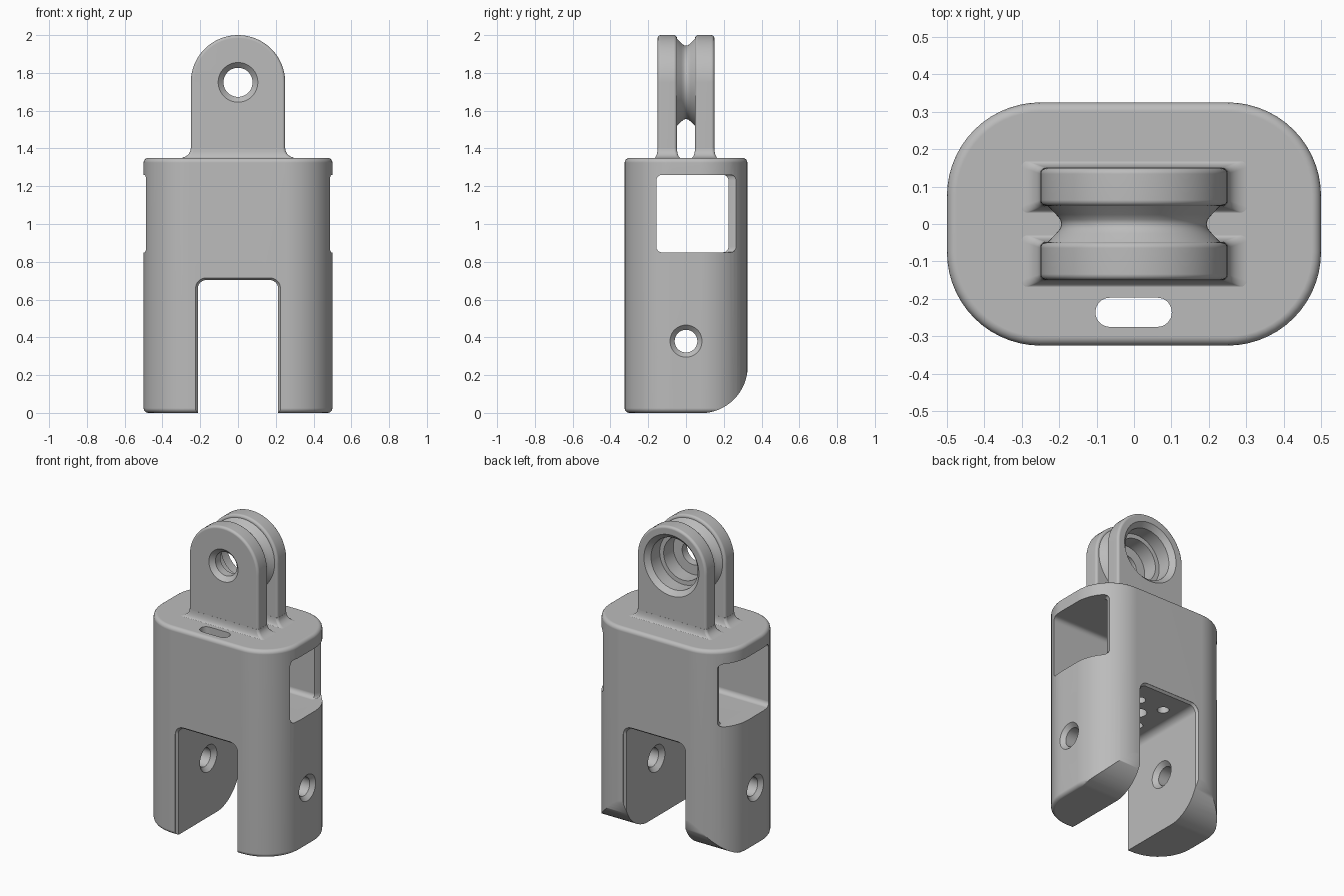
import bpy, bmesh
from math import sin, cos, pi, radians

cube = bpy.data.objects.get("Cube")
if cube:
    bpy.data.objects.remove(cube, do_unlink=True)

grey = bpy.data.materials.new("plain_grey")
grey.use_nodes = True
GREY = (0.5, 0.5, 0.5, 1)
grey.diffuse_color = GREY
grey.node_tree.nodes["Principled BSDF"].inputs["Base Color"].default_value = GREY


def rounded(u0, u1, v0, v1, r, n=8):
    """Rounded rectangle outline."""
    pts = []
    corners = [(u1 - r, v1 - r), (u0 + r, v1 - r), (u0 + r, v0 + r), (u1 - r, v0 + r)]
    for q, (cu, cv) in enumerate(corners):
        for i in range(n + 1):
            a = (q + i / n) * pi / 2
            pts.append((cu + r * cos(a), cv + r * sin(a)))
    return pts


def circle(r, cu=0, cv=0, n=64):
    return [(cu + r * cos(2 * pi * i / n), cv + r * sin(2 * pi * i / n)) for i in range(n)]


def arch(off, n=32):
    """Round-topped plate outline, shrunk by off."""
    r = 0.25 - off
    arc = [(r * cos(pi * i / n), 1.75 + r * sin(pi * i / n)) for i in range(n + 1)]
    return arc + [(-r, 1.3), (r, 1.3)]


PLACE = {
    "x": lambda u, v, w: (w, u, v),
    "y": lambda u, v, w: (u, w, v),
    "z": lambda u, v, w: (u, v, w),
}


def loft(name, axis, sections):
    """Closed solid through (position, outline) sections along an axis."""
    bm = bmesh.new()
    rings = [[bm.verts.new(PLACE[axis](u, v, w)) for u, v in pts] for w, pts in sections]
    n = len(rings[0])
    for a, b in zip(rings, rings[1:]):
        for i in range(n):
            j = (i + 1) % n
            bm.faces.new((a[i], a[j], b[j], b[i]))
    bm.faces.new(rings[0])
    bm.faces.new(rings[-1])
    bmesh.ops.recalc_face_normals(bm, faces=bm.faces)
    mesh = bpy.data.meshes.new(name)
    bm.to_mesh(mesh)
    bm.free()
    ob = bpy.data.objects.new(name, mesh)
    bpy.context.collection.objects.link(ob)
    return ob


def activate(ob):
    bpy.ops.object.select_all(action="DESELECT")
    ob.select_set(True)
    bpy.context.view_layer.objects.active = ob


def combine(ob, other, operation="DIFFERENCE"):
    activate(ob)
    mod = ob.modifiers.new("combine", "BOOLEAN")
    mod.operation = operation
    mod.solver = "EXACT"
    mod.object = other
    bpy.ops.object.modifier_apply(modifier=mod.name)
    bpy.data.objects.remove(other, do_unlink=True)


def finish(ob):
    ob.data.materials.clear()
    ob.data.materials.append(grey)
    activate(ob)
    bpy.ops.object.shade_smooth_by_angle(angle=radians(35))
    mod = ob.modifiers.new("even_shading", "WEIGHTED_NORMAL")
    mod.keep_sharp = True


# Main body with softened rims
def body_outline(off):
    return rounded(-0.5 + off, 0.5 - off, -0.325 + off, 0.325 - off, 0.25 - off, 14)


RIM = 0.025
steps = [i / 4 * pi / 2 for i in range(5)]
sections = [(RIM * (1 - sin(a)), body_outline(RIM * (1 - cos(a)))) for a in reversed(steps)]
sections += [(1.35 - z, outline) for z, outline in reversed(sections)]
body = loft("body", "z", sections)

# Rounded lower back edge
arc = [(0.077 + 0.25 * cos(a), 0.248 - 0.25 * sin(a)) for a in [i / 16 * pi / 2 for i in range(17)]]
corner = [(0.5, 0.248)] + arc + [(0.077, -0.1), (0.5, -0.1)]
combine(body, loft("corner_cutter", "x", [(-0.7, corner), (0.7, corner)]))


# Slot between the legs, eased at front and back
def slot_outline(off):
    return rounded(-0.213 - off, 0.213 + off, -0.2, 0.703 + off, 0.045 + off)


sections = [(y, slot_outline(off)) for y, off in
            [(-0.5, 0.012), (-0.324, 0.012), (-0.31, 0), (0.31, 0), (0.324, 0.012), (0.5, 0.012)]]
combine(body, loft("slot_cutter", "y", sections))

# Window through both sides, eased at its back edge
flare = [(0.395, 0.225), (0.403, 0.24), (0.412, 0.265), (0.7, 0.265)]
flare = [(-x, y) for x, y in reversed(flare)] + flare
combine(body, loft("window_cutter", "x", [(x, rounded(-0.157, y, 0.85, 1.26, 0.03)) for x, y in flare]))

# Countersunk cross hole through both legs
half = [(0.2, 0.1), (0.24, 0.06), (0.475, 0.06), (0.53, 0.115)]
full = [(-x, r) for x, r in reversed(half)] + half
combine(body, loft("leg_hole_cutter", "x", [(x, circle(r, 0, 0.38)) for x, r in full]))

# Strap slot down the front wall
strap = rounded(-0.103, 0.101, -0.275, -0.197, 0.0385)
combine(body, loft("strap_cutter", "z", [(0.6, strap), (1.5, strap)]))

# Screw holes in the window floor
holes = [(0, 0.04, 0.05)] + [(sx * 0.09, 0.04 + sy * 0.12, 0.035) for sx in (-1, 1) for sy in (-1, 1)]
for x, y, r in holes:
    ring = circle(r, x, y, 32)
    combine(body, loft("screw_cutter", "z", [(0.6, ring), (1.0, ring)]))
finish(body)

# Two round-topped lugs joined by a grooved hub
EASE = 0.016


def lug(name, y0, y1):
    ease = [(EASE * (1 - sin(a)), EASE * (1 - cos(a))) for a in reversed(steps)]
    near = [(y0 + d, arch(off)) for d, off in ease]
    far = [(y1 - d, arch(off)) for d, off in reversed(ease)]
    return loft(name, "y", near + far)


lugs = lug("lugs", -0.15, -0.048)
combine(lugs, lug("back_lug", 0.048, 0.15), "UNION")
half = [(0.012, 0.197), (0.025, 0.208), (0.056, 0.238), (0.09, 0.238)]
full = [(-y, r) for y, r in reversed(half)] + [(0, 0.194)] + half
combine(lugs, loft("hub", "y", [(y, circle(r, 0, 1.75)) for y, r in full]), "UNION")

# Stepped bore, wide at the back and narrow at the front
bore = [(-0.2, 0.155), (-0.122, 0.077), (-0.07, 0.077), (-0.069, 0.14), (0.03, 0.14),
        (0.031, 0.168), (0.12, 0.168), (0.2, 0.248)]
combine(lugs, loft("bore_cutter", "y", [(y, circle(r, 0, 1.75)) for y, r in bore]))
finish(lugs)

# Concave fillets where the lugs meet the body
for name, y in (("front_lug_fillet", -0.099), ("back_lug_fillet", 0.099)):
    sections = [(1.335, rounded(-0.31, 0.31, y - 0.071, y + 0.071, 0.02))]
    for a in [i / 6 * pi / 2 for i in range(7)]:
        k = 1 - sin(a)
        hx, hy = 0.2505 + 0.06 * k, 0.0515 + 0.02 * k
        sections.append((1.349 + 0.05 * (1 - cos(a)), rounded(-hx, hx, y - hy, y + hy, 0.016)))
    finish(loft(name, "z", sections))
